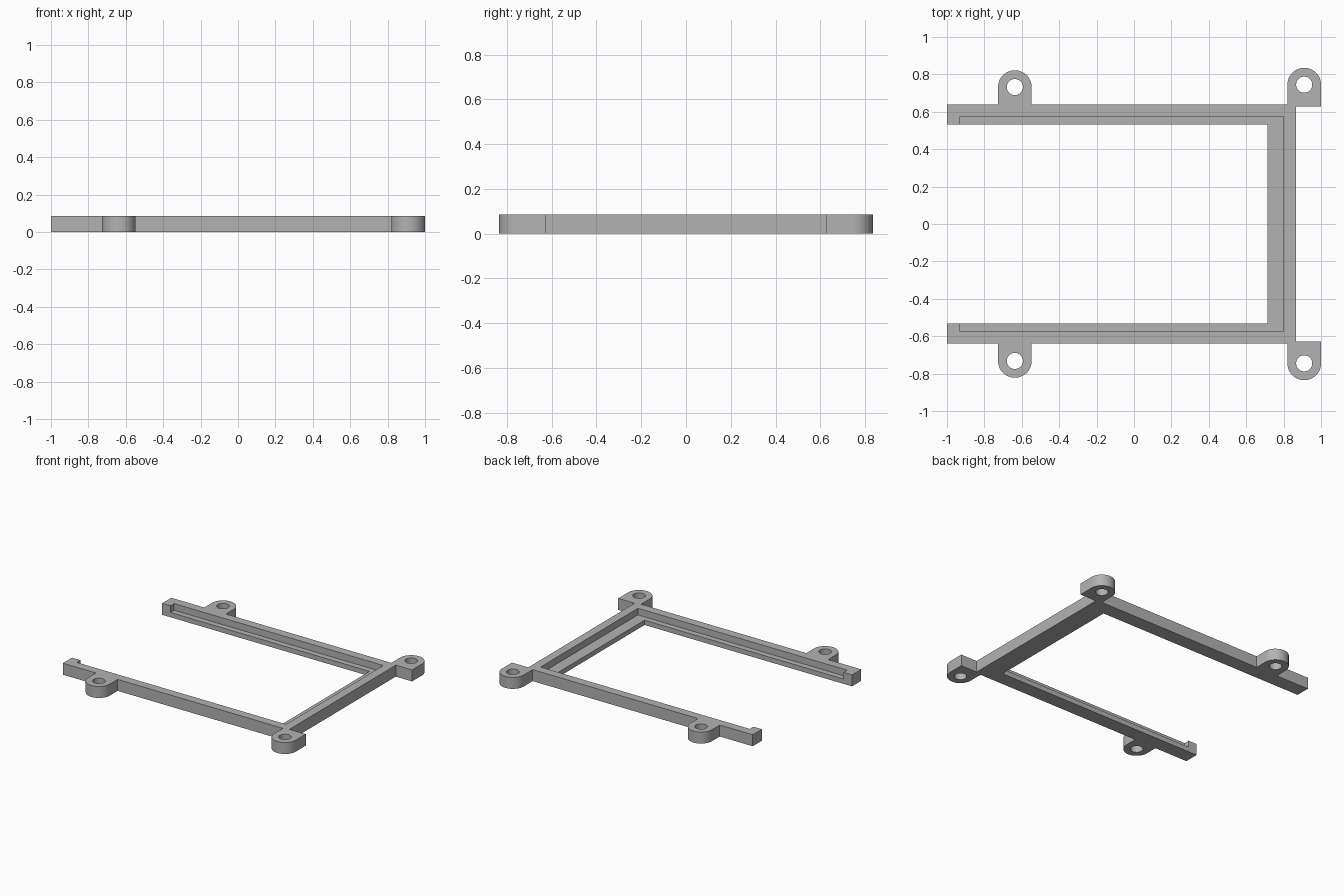
import bpy, bmesh, math

cube = bpy.data.objects.get("Cube")
if cube:
    bpy.data.objects.remove(cube, do_unlink=True)

HEIGHT = 0.086
LEDGE = 0.036
TAB_R = 0.09
HOLE_R = 0.043
ARM_OUT, ARM_IN = 0.64, 0.532
MID_TAB = (-0.637, 0.732)
END_TAB = (0.91, 0.745)

grey = bpy.data.materials.new("plain grey")
grey.use_nodes = True
colour = (0.45, 0.45, 0.45, 1)
grey.diffuse_color = colour
grey.node_tree.nodes["Principled BSDF"].inputs["Base Color"].default_value = colour


def prism(name, outline, z0, z1):
    """Closed solid raised from a flat outline."""
    bm = bmesh.new()
    face = bm.faces.new([bm.verts.new((x, y, z0)) for x, y in outline])
    top = bmesh.ops.extrude_face_region(bm, geom=[face])["geom"]
    bmesh.ops.translate(bm, vec=(0, 0, z1 - z0),
                        verts=[v for v in top if isinstance(v, bmesh.types.BMVert)])
    bmesh.ops.recalc_face_normals(bm, faces=bm.faces)
    mesh = bpy.data.meshes.new(name)
    bm.to_mesh(mesh)
    bm.free()
    obj = bpy.data.objects.new(name, mesh)
    bpy.context.collection.objects.link(obj)
    mesh.materials.append(grey)
    return obj


def arc(centre, radius, start, end, steps):
    """Points along an arc, angles in degrees."""
    return [(centre[0] + radius * math.cos(math.radians(start + (end - start) * i / steps)),
             centre[1] + radius * math.sin(math.radians(start + (end - start) * i / steps)))
            for i in range(steps + 1)]


def cut(obj, cutter):
    mod = obj.modifiers.new("cut", "BOOLEAN")
    mod.operation = "DIFFERENCE"
    mod.solver = "EXACT"
    mod.object = cutter
    bpy.context.view_layer.objects.active = obj
    bpy.ops.object.modifier_apply(modifier=mod.name)
    bpy.data.objects.remove(cutter, do_unlink=True)


# Three-sided frame with rounded screw tabs: half outline, then its mirror
mid_x, end_x = MID_TAB[0], END_TAB[0]
half = [(0.715, ARM_IN), (-1, ARM_IN), (-1, ARM_OUT), (mid_x - TAB_R, ARM_OUT)]
half += arc(MID_TAB, TAB_R, 180, 0, 24)
half += [(mid_x + TAB_R, ARM_OUT), (end_x - TAB_R, ARM_OUT)]
half += arc(END_TAB, TAB_R, 180, 0, 24)
half += [(1.0, 0.628), (0.865, 0.628)]
frame = prism("mounting_frame", half + [(x, -y) for x, y in reversed(half)], 0, HEIGHT)

# Stepped ledge around the inside
pocket = [(-0.93, -0.575), (0.80, -0.575), (0.80, 0.575), (-0.93, 0.575)]
cut(frame, prism("ledge_cutter", pocket, LEDGE, HEIGHT + 0.1))

# Screw holes
for x, y in (MID_TAB, END_TAB):
    for side in (1, -1):
        ring = arc((x, y * side), HOLE_R, 0, 360, 40)[:-1]
        cut(frame, prism("hole_cutter", ring, -0.1, HEIGHT + 0.1))

bpy.ops.object.select_all(action="DESELECT")
frame.select_set(True)
bpy.context.view_layer.objects.active = frame
bpy.ops.object.shade_smooth_by_angle(angle=math.radians(30))
